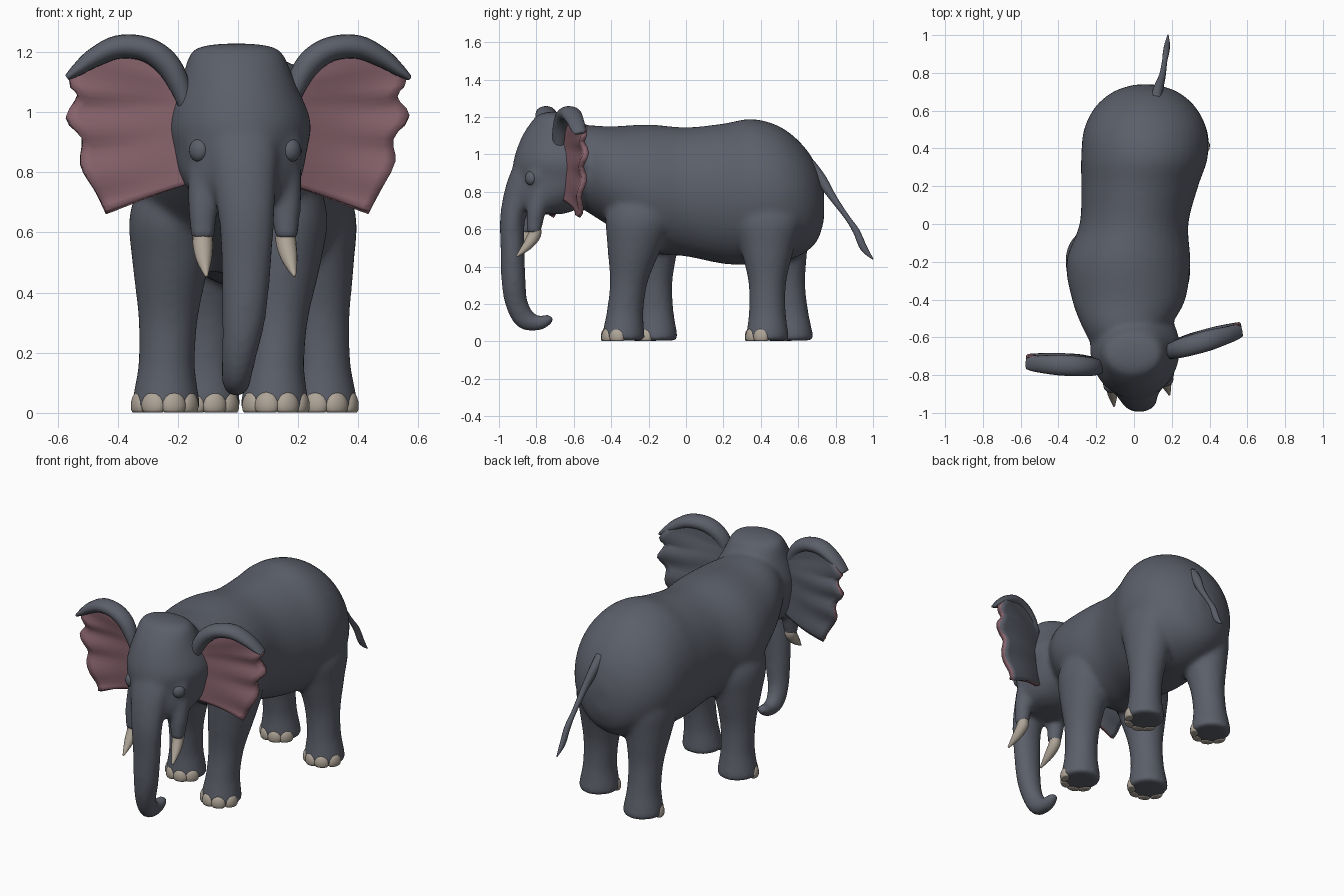
import bpy, bmesh, math
from mathutils import Vector, Matrix

if "Cube" in bpy.data.objects:
    bpy.data.objects.remove(bpy.data.objects["Cube"])


def material(name, rgb):
    m = bpy.data.materials.new(name)
    m.diffuse_color = (*rgb, 1)
    m.use_nodes = True
    m.node_tree.nodes["Principled BSDF"].inputs["Base Color"].default_value = m.diffuse_color
    return m


GREY = material("grey skin", (0.105, 0.115, 0.143))
PINK = material("pink inner ear", (0.245, 0.124, 0.149))
IVORY = material("ivory", (0.425, 0.372, 0.31))


def finish(name, bm, *mats):
    me = bpy.data.meshes.new(name)
    bm.to_mesh(me)
    bm.free()
    for m in mats:
        me.materials.append(m)
    me.polygons.foreach_set("use_smooth", [True] * len(me.polygons))
    ob = bpy.data.objects.new(name, me)
    bpy.context.collection.objects.link(ob)
    return ob


def spline(pts, steps=5):
    """Catmull-Rom through tuples of any length."""
    out = []
    for i in range(len(pts) - 1):
        p = [pts[max(i - 1, 0)], pts[i], pts[i + 1], pts[min(i + 2, len(pts) - 1)]]
        for k in range(steps):
            t = k / steps
            out.append([0.5 * (2 * b + (c - a) * t + (2 * a - 5 * b + 4 * c - d) * t * t
                               + (3 * b - a - 3 * c + d) * t ** 3) for a, b, c, d in zip(*p)])
    return out + [list(pts[-1])]


def loft(bm, rings, axis=(1, 0, 0), sides=24, fixed=None):
    """Closed tube through rings (x, y, z, half size along axis, half size across)."""
    path = spline(rings)
    loops = []
    for i, r in enumerate(path):
        t = (Vector(path[min(i + 1, len(path) - 1)][:3]) - Vector(path[max(i - 1, 0)][:3])).normalized()
        t = Vector(fixed) if fixed else t
        u = Vector(axis)
        u = (u - t * u.dot(t)).normalized()
        v = t.cross(u)
        a, b = max(r[3], 0.002), max(r[4], 0.002)
        loops.append([bm.verts.new(Vector(r[:3]) + u * a * math.cos(w) + v * b * math.sin(w))
                      for w in (2 * math.pi * k / sides for k in range(sides))])
    faces = [bm.faces.new(loops[0]), bm.faces.new(loops[-1])]
    for p, q in zip(loops, loops[1:]):
        faces += [bm.faces.new((p[k], p[(k + 1) % sides], q[(k + 1) % sides], q[k])) for k in range(sides)]
    bmesh.ops.recalc_face_normals(bm, faces=faces)


def ball(bm, pos, size, turn=0):
    mat = Matrix.Translation(pos) @ Matrix.Rotation(turn, 4, 'Z') @ Matrix.Diagonal((*size, 1))
    bmesh.ops.create_uvsphere(bm, u_segments=16, v_segments=10, radius=1, matrix=mat)


# Skin: torso, head, trunk, legs and tusk sockets fused into one surface
skin = bmesh.new()
loft(skin, [(-.02, -.68, .95, .18, .17), (-.04, -.55, .93, .232, .225), (-.028, -.4, .88, .3, .27),
            (-.03, -.2, .82, .328, .34), (0, 0, .80, .288, .345), (.03, .2, .79, .31, .375),
            (.055, .35, .80, .335, .39), (.06, .5, .785, .325, .365), (.06, .62, .76, .265, .295),
            (.06, .7, .735, .17, .2), (.06, .738, .725, .06, .08)], sides=40, fixed=(0, 1, 0))
loft(skin, [(-.005, -.7, 1.228, .03, .02), (-.005, -.7, 1.223, .09, .06), (-.005, -.69, 1.2, .15, .115),
            (0, -.685, 1.1, .19, .19), (.005, -.662, .97, .237, .26), (.005, -.66, .87, .224, .265),
            (.01, -.705, .78, .2, .235), (.015, -.75, .71, .15, .175), (.015, -.75, .68, .07, .09)],
     sides=36, fixed=(0, 0, 1))
# Trunk
loft(skin, [(.01, -.81, 1.02, .1, .07), (.016, -.865, .88, .118, .077), (.021, -.9, .78, .108, .075),
            (.028, -.928, .65, .094, .067),
            (.028, -.927, .5, .084, .065), (.02, -.922, .32, .073, .065), (.005, -.905, .2, .059, .06),
            (-.005, -.86, .12, .05, .058), (-.005, -.79, .098, .042, .041), (-.005, -.74, .115, .036, .031),
            (-.005, -.71, .122, .02, .018)])
# Tusk sockets
for x, y in ((-.117, -.855), (.16, -.815)):
    loft(skin, [(x, y + .05, .84, .05, .06), (x, y + .015, .7, .051, .052), (x, y + .005, .62, .044, .043),
                (x, y, .575, .04, .039)])
# Eyelid mounds
for x, y, turn in ((-.13, -.845, -.7), (.175, -.815, .75)):
    ball(skin, (x, y, .88), (.054, .027, .056), turn)
# Legs: foot position, then hip or shoulder position and size
LEGS = [(.122, -.335, .16, -.25, .138, .18), (-.24, -.16, -.217, -.2, .144, .18),
        (.285, .435, .247, .435, .145, .19), (-.105, .565, -.1, .48, .148, .18)]
for fx, fy, hx, hy, hw, hd in LEGS:
    cx = .3 * hx  # the top sinks into the torso

    def at(t, z, w, d):
        return (fx + (hx - fx) * t, fy + (hy - fy) * t, z, w, d)
    loft(skin, [at(0, .005, .112, .112), at(0, .03, .114, .115), at(.03, .08, .106, .108),
                at(.12, .17, .094, .098), at(.35, .32, .1, .102), at(.7, .5, .128, .145),
                at(1, .66, hw, hd), (.75 * hx + .25 * cx, hy, .8, hw * .85, hd * .85),
                (.5 * hx + .5 * cx, hy, .92, hw * .5, hd * .5)], fixed=(0, 0, 1))
fused = finish("skin_parts", skin, GREY)
rm = fused.modifiers.new("fuse", 'REMESH')
rm.mode, rm.voxel_size = 'VOXEL', .013
sm = fused.modifiers.new("soften", 'SMOOTH')
sm.factor, sm.iterations = .5, 14
bpy.context.view_layer.update()
me = bpy.data.meshes.new_from_object(fused.evaluated_get(bpy.context.evaluated_depsgraph_get()))
bpy.data.objects.remove(fused)
me.materials.clear()
me.materials.append(GREY)
me.polygons.foreach_set("use_smooth", [True] * len(me.polygons))
bpy.context.collection.objects.link(bpy.data.objects.new("body", me))

# Toenails, wrapped further round the outer side of each foot
nails = bmesh.new()
for fx, fy, *_ in LEGS:
    out = 1 if fx > 0 else -1
    for deg in (70, 26, -16, -54):
        w = math.radians(deg * out)
        ball(nails, (fx + .095 * math.sin(w), fy - .098 * math.cos(w), .024), (.042, .025, .047), w)
for v in nails.verts:
    v.co.z = max(v.co.z, .002)
finish("toenails", nails, IVORY)

# Tusks
tusks = bmesh.new()
for x, y, tx, ty in ((-.117, -.855, -.105, -.965), (.16, -.812, .188, -.905)):
    loft(tusks, [(x, y + .005, .6, .033, .033), (x, y, .565, .034, .034),
                 ((x + tx) / 2 - .002, (y + ty) / 2 + .008, .51, .026, .025),
                 (tx, ty, .455, .005, .005)], sides=16)
finish("tusks", tusks, IVORY)

# Eyes
eyes = bmesh.new()
for x, y, turn in ((-.131, -.864, -.7), (.178, -.83, .75)):
    ball(eyes, (x, y, .873), (.036, .026, .038), turn)
finish("eyes", eyes, GREY)

# Tail
tail = bmesh.new()
loft(tail, [(.115, .66, .95, .03, .03), (.13, .72, .87, .026, .03), (.15, .785, .77, .018, .02),
            (.162, .86, .665, .014, .014), (.17, .91, .59, .017, .018), (.176, .95, .5, .015, .019),
            (.18, 1, .44, .003, .003)], sides=12)
finish("tail", tail, GREY)

# Ears: rippled sheet, pink in front, with a folded-over grey upper rim
OUTER = [(.44, .675), (.475, .74), (.523, .835), (.517, .91), (.57, .99), (.53, 1.05), (.56, 1.11),
         (.49, 1.18), (.40, 1.225), (.30, 1.22)]
INNER = [(.17, .76), (.17, .82), (.17, .88), (.17, .93), (.17, .98), (.17, 1.02), (.17, 1.06),
         (.18, 1.09), (.19, 1.115), (.21, 1.14)]
COLS = 10
for side, name, y0, slope in ((-1, "left", -.755, .05), (1, "right", -.715, .28)):
    def depth(x):
        return y0 + slope * x
    bm = bmesh.new()
    rows = []
    for r, (o, n) in enumerate(zip(spline(OUTER, 3), spline(INNER, 3))):
        row = []
        fade = min(1, max(0, (21 - r) / 6))  # no ripples or bulge under the fold
        for c in range(COLS + 1):
            u = c / COLS
            x, z = n[0] + (o[0] - n[0]) * u, n[1] + (o[1] - n[1]) * u
            y = depth(x) + fade * (.011 * u * u * math.sin(r * 1.05) + .02 * math.sin(math.pi * u))
            row.append(bm.verts.new((side * x, y, z)))
        rows.append(row)
    for p, q in zip(rows, rows[1:]):
        for c in range(COLS):
            f = bm.faces.new((p[c], p[c + 1], q[c + 1], q[c]))
            f.normal_update()
            if f.normal.y > 0:
                f.normal_flip()
    ear = finish(name + "_ear", bm, PINK, GREY)
    so = ear.modifiers.new("thickness", 'SOLIDIFY')
    so.thickness, so.offset, so.material_offset, so.material_offset_rim = .03, -1, 1, 0

    rim = bmesh.new()
    loft(rim, [(side * x, depth(x) - .012, z, a, b) for x, z, a, b in (
        (.16, .98, .025, .02), (.195, 1.09, .042, .035), (.24, 1.165, .05, .042),
        (.31, 1.21, .054, .041), (.40, 1.216, .054, .039), (.48, 1.18, .047, .032),
        (.535, 1.14, .04, .021), (.568, 1.115, .03, .01))], axis=(0, 1, 0), sides=20)
    finish(name + "_ear_rim", rim, GREY)
